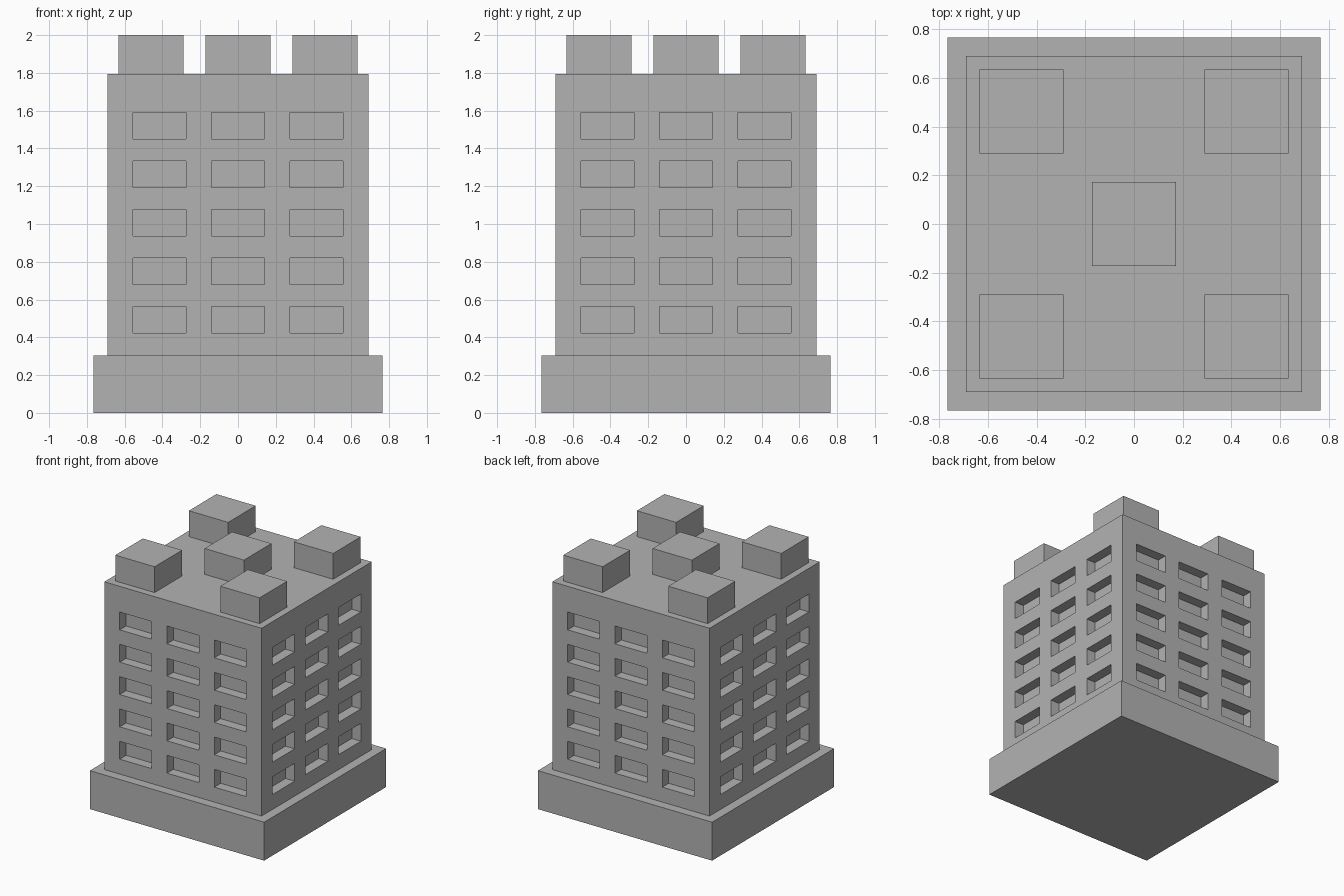
import bpy
import bmesh
from mathutils import Matrix, Vector

if "Cube" in bpy.data.objects:
    bpy.data.objects.remove(bpy.data.objects["Cube"], do_unlink=True)

stone = bpy.data.materials.new("stone_grey")
stone.use_nodes = True
GREY = (0.45, 0.45, 0.45, 1)
stone.diffuse_color = GREY
stone.node_tree.nodes["Principled BSDF"].inputs["Base Color"].default_value = GREY

BASE_TOP, ROOF, TOP = 0.305, 1.795, 2.0
HALF = 0.69
COLUMNS = [-0.415, 0, 0.415]
ROWS = [0.494 + 0.2565 * i for i in range(5)]
WIN_W, WIN_H, WIN_DEPTH = 0.28, 0.141, 0.08


def box_mesh(half, z0, z1, x=0, y=0):
    bm = bmesh.new()
    place = Matrix.Translation((x, y, (z0 + z1) / 2))
    size = Matrix.Diagonal((2 * half, 2 * half, z1 - z0, 1))
    bmesh.ops.create_cube(bm, size=1, matrix=place @ size)
    return bm


def add_object(name, bm):
    mesh = bpy.data.meshes.new(name)
    bm.to_mesh(mesh)
    bm.free()
    mesh.materials.append(stone)
    obj = bpy.data.objects.new(name, mesh)
    bpy.context.collection.objects.link(obj)
    return obj


def slice_mesh(bm, axis, positions):
    normal = Vector([float(i == axis) for i in range(3)])
    for p in positions:
        geom = bm.verts[:] + bm.edges[:] + bm.faces[:]
        bmesh.ops.bisect_plane(bm, geom=geom, plane_co=normal * p, plane_no=normal)


def near(value, centres):
    return any(abs(value - c) < 0.01 for c in centres)


def is_window(face):
    c = face.calc_center_median()
    if abs(face.normal.z) > 0.5:
        return False
    across = c.x if abs(face.normal.y) > 0.5 else c.y
    return near(across, COLUMNS) and near(c.z, ROWS)


# Plinth
add_object("base", box_mesh(0.765, 0, BASE_TOP))

# Tower: slice the walls along the window edges, then push the windows in
bm = box_mesh(HALF, BASE_TOP, ROOF)
sides = [c + s * WIN_W / 2 for c in COLUMNS for s in (-1, 1)]
slice_mesh(bm, 0, sides)
slice_mesh(bm, 1, sides)
slice_mesh(bm, 2, [r + s * WIN_H / 2 for r in ROWS for s in (-1, 1)])
bm.normal_update()
windows = [f for f in bm.faces if is_window(f)]
bmesh.ops.inset_individual(bm, faces=windows, thickness=0, depth=-WIN_DEPTH)
bm.normal_update()
add_object("tower", bm)

# Roof blocks: one in the middle and one at each corner
BLOCK = 0.1725
add_object("roof_block_centre", box_mesh(BLOCK, ROOF, TOP))
for side, x in (("left", 0.461), ("right", -0.461)):
    for end, y in (("front", -0.461), ("back", 0.461)):
        add_object(f"roof_block_{end}_{side}", box_mesh(BLOCK, ROOF, TOP, x, y))
